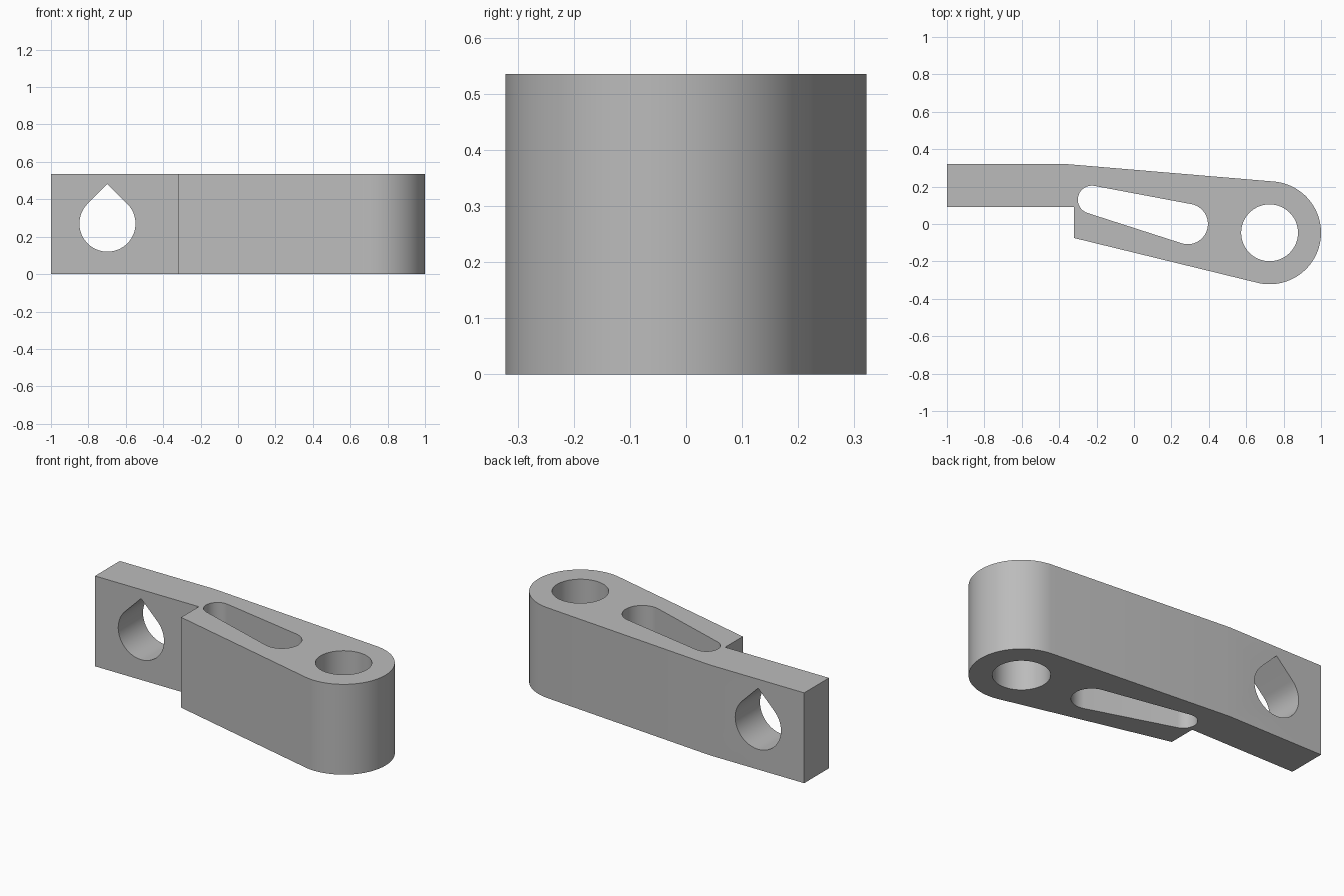
import bpy
import bmesh
from math import radians, cos, sin
from mathutils import Matrix

if "Cube" in bpy.data.objects:
    bpy.data.objects.remove(bpy.data.objects["Cube"])

HEIGHT = 0.535

grey = bpy.data.materials.new("plain_grey")
grey.use_nodes = True
colour = (0.5, 0.5, 0.5, 1)
grey.diffuse_color = colour
grey.node_tree.nodes["Principled BSDF"].inputs["Base Color"].default_value = colour


def arc(cx, cy, r, start, end, steps=48):
    """Points along an arc, angles in degrees."""
    angles = [radians(start + (end - start) * i / steps) for i in range(steps + 1)]
    return [(cx + r * cos(a), cy + r * sin(a)) for a in angles]


def prism(name, outline, low, high, matrix=Matrix()):
    """Extrude a counter-clockwise outline from low to high."""
    bm = bmesh.new()
    base = bm.faces.new([bm.verts.new((x, y, low)) for x, y in outline])
    grown = bmesh.ops.extrude_face_region(bm, geom=[base], use_keep_orig=True)
    top = [v for v in grown["geom"] if isinstance(v, bmesh.types.BMVert)]
    bmesh.ops.translate(bm, verts=top, vec=(0, 0, high - low))
    bmesh.ops.recalc_face_normals(bm, faces=bm.faces)
    bm.transform(matrix)
    mesh = bpy.data.meshes.new(name)
    bm.to_mesh(mesh)
    bm.free()
    mesh.materials.append(grey)
    obj = bpy.data.objects.new(name, mesh)
    bpy.context.collection.objects.link(obj)
    return obj


# Lever body: thin tab, step, tapering arm and round boss
body = prism(
    "lever_arm",
    [(-1, 0.322), (-1, 0.09), (-0.32, 0.09), (-0.32, -0.075)]
    + arc(0.725, -0.047, 0.275, -103.5, 84.9, 64)
    + [(-0.38, 0.322)],
    0, HEIGHT)

# Round pivot hole
pivot = prism("pivot_hole_cutter", arc(0.725, -0.047, 0.152, 0, 360, 64)[:-1],
              -0.1, HEIGHT + 0.1)

# Tapered slot, wide end towards the pivot
slot = prism("slot_cutter",
             arc(0.287, 0, 0.108, -107.8, 79.4, 32)
             + arc(-0.225, 0.13, 0.075, 79.4, 252.2, 32),
             -0.1, HEIGHT + 0.1)

# Teardrop hole through the tab, pointed at the top
teardrop = prism("teardrop_cutter",
                 arc(-0.698, 0.27, 0.15, 135, 405) + [(-0.698, 0.482)],
                 -0.5, 0, Matrix.Rotation(radians(90), 4, "X"))

bpy.ops.object.select_all(action="DESELECT")
body.select_set(True)
bpy.context.view_layer.objects.active = body
for cutter in (pivot, slot, teardrop):
    cutter.hide_render = True
    mod = body.modifiers.new(cutter.name, "BOOLEAN")
    mod.operation = "DIFFERENCE"
    mod.solver = "EXACT"
    mod.object = cutter
    bpy.ops.object.modifier_apply(modifier=mod.name)
    bpy.data.objects.remove(cutter)

bpy.ops.object.shade_smooth_by_angle(angle=radians(30))
